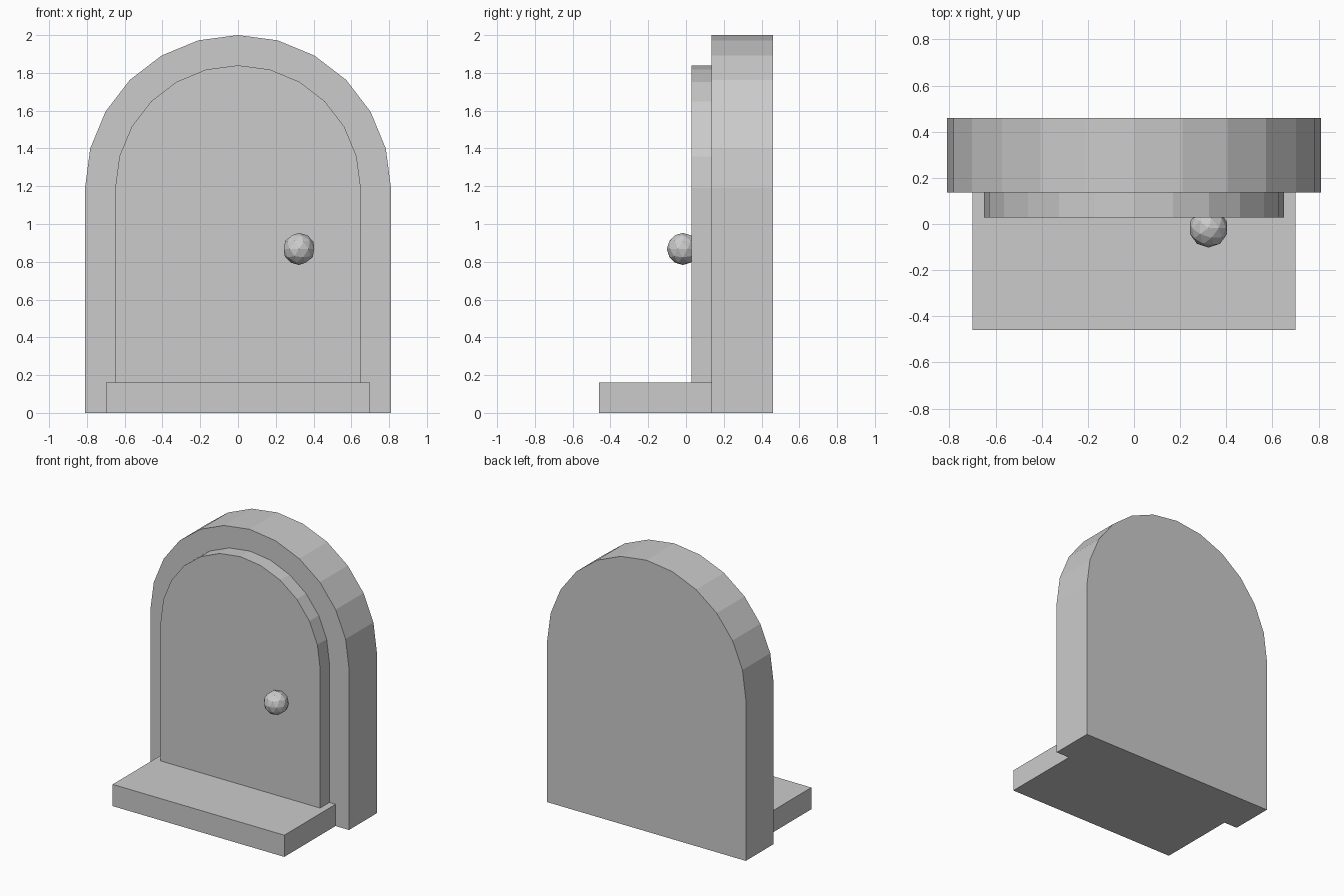
import bpy, bmesh
from math import pi, cos, sin

cube = bpy.data.objects.get("Cube")
if cube:
    bpy.data.objects.remove(cube, do_unlink=True)

grey = bpy.data.materials.new("stone grey")
grey.use_nodes = True
colour = (0.6, 0.6, 0.6, 1)
grey.diffuse_color = colour
grey.node_tree.nodes["Principled BSDF"].inputs["Base Color"].default_value = colour

SPRING = 1.19      # height where the arches begin to curve
FRAME_FRONT = 0.136
STEP_TOP = 0.16


def add_object(name, bm):
    bmesh.ops.recalc_face_normals(bm, faces=bm.faces)
    mesh = bpy.data.meshes.new(name)
    bm.to_mesh(mesh)
    bm.free()
    mesh.materials.append(grey)
    obj = bpy.data.objects.new(name, mesh)
    bpy.context.collection.objects.link(obj)
    return obj


def extruded(name, outline, front, back):
    """Extrude an x-z outline from front to back along y."""
    bm = bmesh.new()
    face = bm.faces.new([bm.verts.new((x, front, z)) for x, z in outline])
    grown = bmesh.ops.extrude_face_region(bm, geom=[face])["geom"]
    verts = [v for v in grown if isinstance(v, bmesh.types.BMVert)]
    bmesh.ops.translate(bm, verts=verts, vec=(0, back - front, 0))
    return add_object(name, bm)


def arch(radius, bottom, segments=12):
    curve = [(radius * cos(pi * i / segments), SPRING + radius * sin(pi * i / segments))
             for i in range(segments + 1)]
    return [(radius, bottom)] + curve + [(-radius, bottom)]


# Arched frame and the raised door panel in front of it
extruded("door_frame", arch(0.81, 0), FRAME_FRONT, 0.46)
extruded("door_panel", arch(0.65, STEP_TOP), 0.028, FRAME_FRONT)

# Doorstep
extruded("doorstep", [(-0.7, 0), (0.7, 0), (0.7, STEP_TOP), (-0.7, STEP_TOP)],
         -0.46, FRAME_FRONT)

# Faceted door knob
bm = bmesh.new()
bmesh.ops.create_icosphere(bm, subdivisions=2, radius=0.085)
knob = add_object("door_knob", bm)
knob.location = (0.323, -0.017, 0.868)
